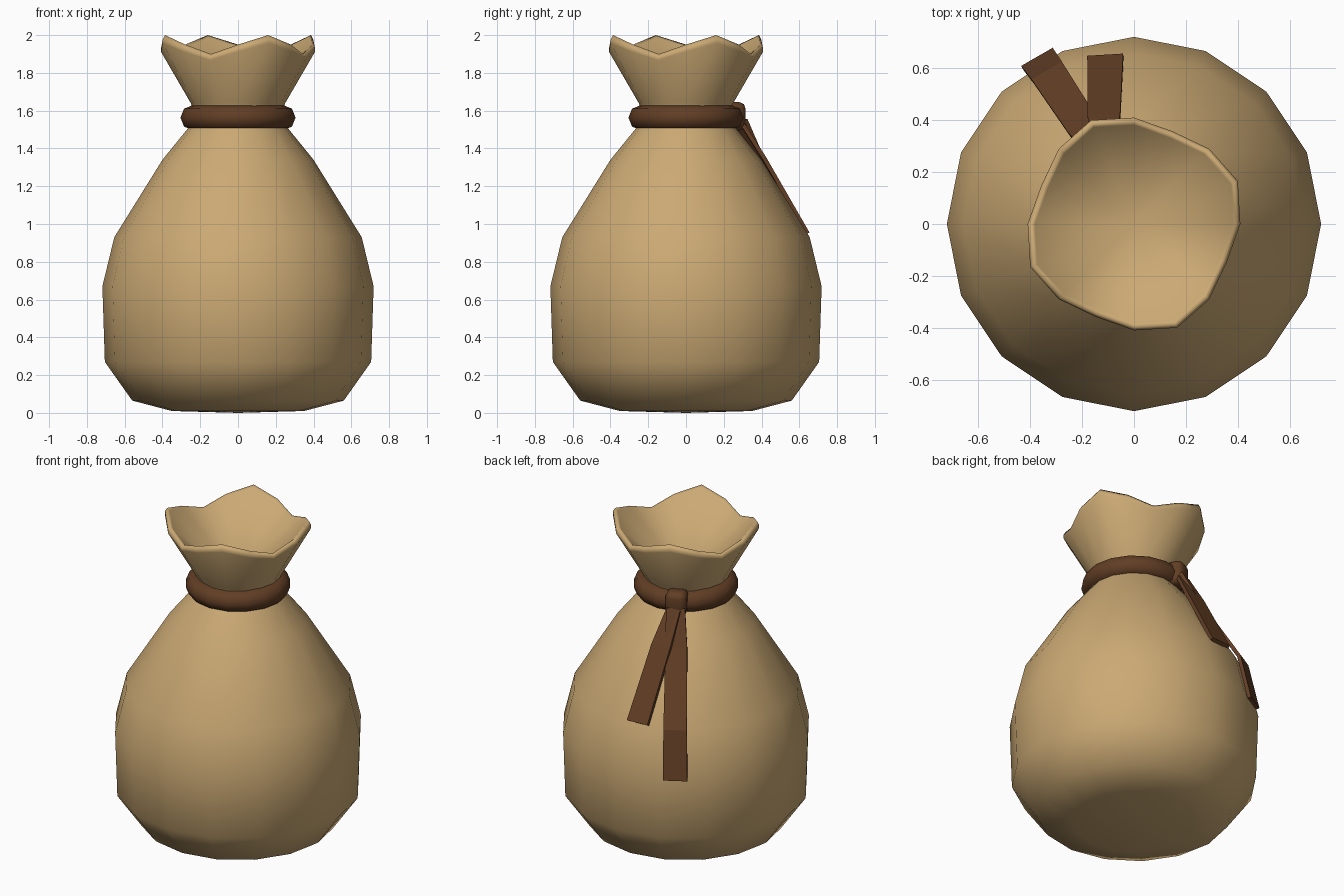
import bpy, bmesh, math
from mathutils import Vector

if "Cube" in bpy.data.objects:
    bpy.data.objects.remove(bpy.data.objects["Cube"])

def material(name, col):
    m = bpy.data.materials.new(name)
    m.diffuse_color = (*col, 1)
    m.use_nodes = True
    m.node_tree.nodes["Principled BSDF"].inputs["Base Color"].default_value = m.diffuse_color
    return m

CLOTH = material("tan_cloth", (0.60, 0.40, 0.175))
CORD = material("brown_cord", (0.12, 0.048, 0.018))

def finish(bm, name, mat, smooth):
    bmesh.ops.recalc_face_normals(bm, faces=bm.faces[:])
    me = bpy.data.meshes.new(name)
    bm.to_mesh(me)
    bm.free()
    me.materials.append(mat)
    for p in me.polygons:
        p.use_smooth = smooth
    ob = bpy.data.objects.new(name, me)
    bpy.context.collection.objects.link(ob)
    return ob

# Sack: 16-sided lathe; each ring is radius, height, radius wave, height wave
N = 16
rings = [(0.35, 0.01, 0, 0), (0.56, 0.065, 0, 0), (0.705, 0.27, 0, 0),
         (0.718, 0.67, 0, 0), (0.655, 0.93, 0, 0), (0.40, 1.34, 0, 0),
         (0.27, 1.50, 0, 0), (0.22, 1.565, 0, 0), (0.25, 1.64, 0.004, 0),
         (0.408, 1.912, 0.023, 0.045), (0.408, 1.93, 0.023, 0.048),
         (0.395, 1.95, 0.023, 0.05), (0.38, 1.938, 0.022, 0.048)]
bm = bmesh.new()
loops = []
for r, z, wr, wz in rings:
    loop = []
    for i in range(N):
        a = 2 * math.pi * i / N
        s = math.sin(4 * a)
        q = r + wr * s
        loop.append(bm.verts.new((q * math.cos(a), q * math.sin(a), z + wz * s)))
    loops.append(loop)
for lo, hi in zip(loops, loops[1:]):
    for i in range(N):
        j = (i + 1) % N
        bm.faces.new((lo[i], lo[j], hi[j], hi[i]))
# closed base and funnel-shaped mouth
for loop, z in ((loops[0], 0.0), (loops[-1], 1.60)):
    c = bm.verts.new((0, 0, z))
    for i in range(N):
        bm.faces.new((loop[i], loop[(i + 1) % N], c))
finish(bm, "sack", CLOTH, True)

# Cord ring round the neck
bpy.ops.mesh.primitive_torus_add(major_segments=16, minor_segments=8,
                                 major_radius=0.238, minor_radius=0.067,
                                 location=(0, 0, 1.563))
ring = bpy.context.object
ring.name = "neck_cord"
ring.data.materials.append(CORD)
for p in ring.data.polygons:
    p.use_smooth = True

# Knot at the back
ANG = math.radians(114)
bm = bmesh.new()
bmesh.ops.create_cube(bm, size=1)
bmesh.ops.scale(bm, vec=(0.11, 0.125, 0.15), verts=bm.verts[:])
bmesh.ops.bevel(bm, geom=bm.edges[:], offset=0.033, segments=2, profile=0.5,
                affect='EDGES')
knot = finish(bm, "knot", CORD, True)
knot.location = (0.275 * math.cos(ANG), 0.275 * math.sin(ANG), 1.57)
knot.rotation_euler = (0, 0, ANG)

# Hanging cord ends: flat strips following the sack
def strip(name, path, side, widths, thick=0.022):
    side = Vector(side).normalized()
    pts = [Vector(p) for p in path]
    bm = bmesh.new()
    secs = []
    for i, p in enumerate(pts):
        d = (pts[min(i + 1, len(pts) - 1)] - pts[max(i - 1, 0)]).normalized()
        n = side.cross(d).normalized() * thick / 2
        s = side * widths[i] / 2
        secs.append([bm.verts.new(p + v) for v in (s + n, -s + n, -s - n, s - n)])
    for a, b in zip(secs, secs[1:]):
        for k in range(4):
            m = (k + 1) % 4
            bm.faces.new((a[k], a[m], b[m], b[k]))
    bm.faces.new(secs[0])
    bm.faces.new(secs[-1])
    finish(bm, name, CORD, False)

strip("long_cord_end",
      [(-0.13, 0.29, 1.55), (-0.195, 0.375, 1.345), (-0.33, 0.58, 0.94), (-0.367, 0.632, 0.65)],
      (0.87, 0.5, 0), (0.11, 0.125, 0.135, 0.14))
strip("short_cord_end",
      [(-0.12, 0.29, 1.54), (-0.115, 0.41, 1.35), (-0.11, 0.64, 0.95)],
      (1, 0.06, 0), (0.09, 0.125, 0.138))
